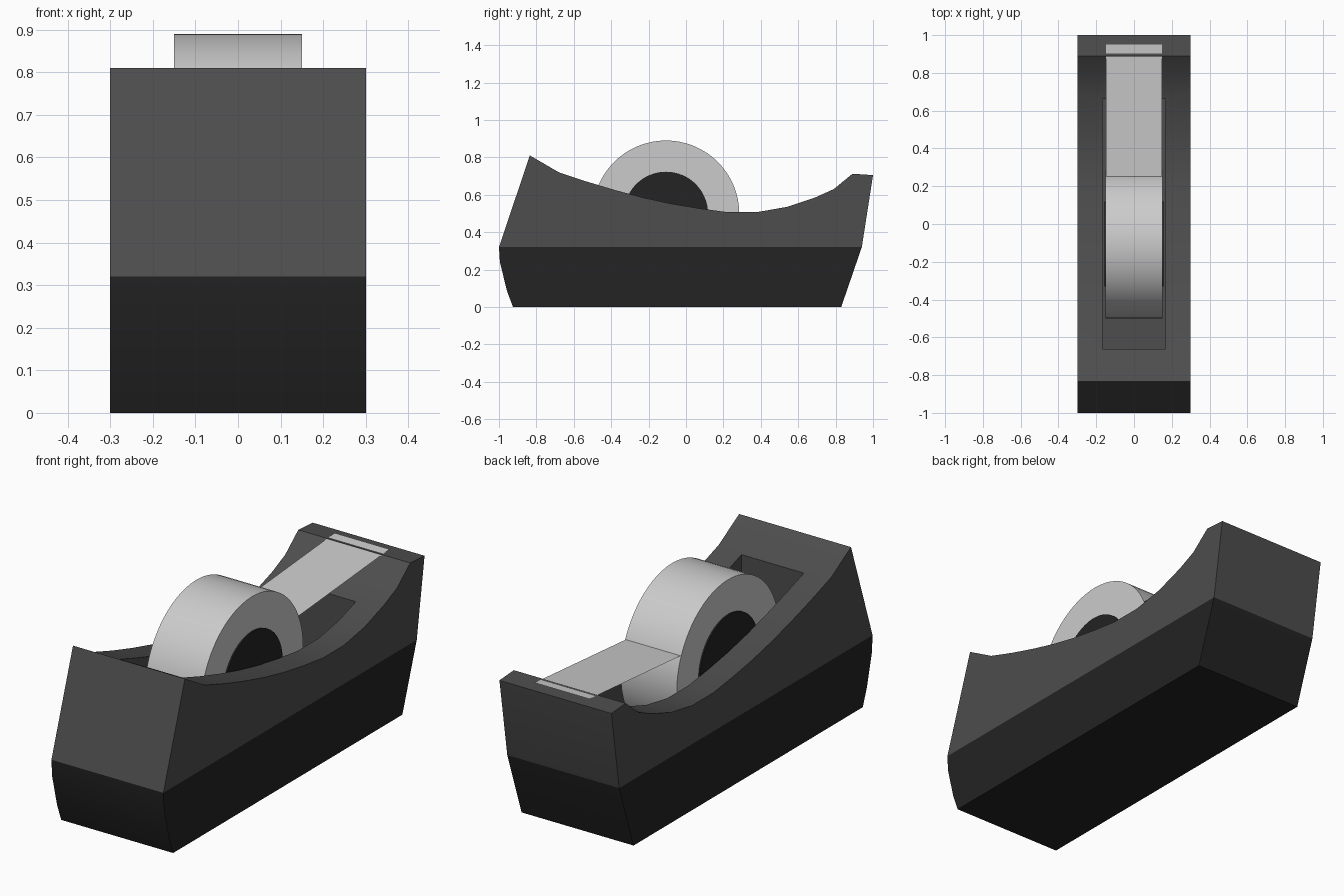
import bpy, bmesh, math

if "Cube" in bpy.data.objects:
    bpy.data.objects.remove(bpy.data.objects["Cube"])

def material(name, v):
    m = bpy.data.materials.new(name)
    m.diffuse_color = (v, v, v, 1)
    m.use_nodes = True
    m.node_tree.nodes["Principled BSDF"].inputs["Base Color"].default_value = m.diffuse_color
    return m

grey = material("dark_grey", 0.075)
black = material("black", 0.017)

def add_object(name, bm, mats=()):
    bmesh.ops.recalc_face_normals(bm, faces=bm.faces)
    me = bpy.data.meshes.new(name)
    bm.to_mesh(me)
    bm.free()
    ob = bpy.data.objects.new(name, me)
    bpy.context.collection.objects.link(ob)
    for m in mats:
        me.materials.append(m)
    return ob

def activate(ob):
    bpy.ops.object.select_all(action='DESELECT')
    ob.select_set(True)
    bpy.context.view_layer.objects.active = ob

def smooth(ob, degrees):
    activate(ob)
    bpy.ops.object.shade_smooth_by_angle(angle=math.radians(degrees))

# Side profile (y, z): upper outline runs back to front, lower outline front to back
upper = [(0.94, 0.32), (1.0, 0.705), (0.89, 0.712), (0.79, 0.63), (0.69, 0.585),
         (0.54, 0.535), (0.38, 0.507), (0.22, 0.507), (0.07, 0.527), (-0.08, 0.552),
         (-0.23, 0.585), (-0.38, 0.625), (-0.53, 0.67), (-0.68, 0.72),
         (-0.835, 0.81), (-1.0, 0.32)]
lower = [(-0.995, 0.24), (-0.957, 0.085), (-0.925, 0.0), (0.83, 0.0)]
outline = upper + lower
n, k = len(outline), len(upper)

# Body: one closed shell, grey above the waist line and black below
bm = bmesh.new()
sides = [[bm.verts.new((x, y, z)) for y, z in outline] for x in (-0.3, 0.3)]
for s in sides:
    bm.faces.new(s[:k])
    bm.faces.new(s[k - 1:] + s[:1]).material_index = 1
for i in range(n):
    j = (i + 1) % n
    f = bm.faces.new((sides[0][i], sides[0][j], sides[1][j], sides[1][i]))
    f.material_index = 0 if i < k - 1 else 1
body = add_object("dispenser_body", bm, (grey, black))

# Pocket for the roll
bm = bmesh.new()
bmesh.ops.create_cube(bm, size=1)
for v in bm.verts:
    v.co = (v.co.x * 0.334, v.co.y * 1.326, 0.1 if v.co.z < 0 else 1.1)
cutter = add_object("pocket_cutter", bm, (grey, black))
cutter.hide_render = True
mod = body.modifiers.new("pocket", 'BOOLEAN')
mod.operation = 'DIFFERENCE'
mod.solver = 'EXACT'
mod.object = cutter
activate(body)
bpy.ops.object.modifier_apply(modifier=mod.name)
bpy.data.objects.remove(cutter)
smooth(body, 16)

# Tape roll: ring with its axis along x
CY, CZ, R_OUT, R_IN, W, SEG = -0.107, 0.498, 0.392, 0.225, 0.15, 64
bm = bmesh.new()
section = [(-W, R_IN), (-W, R_OUT), (W, R_OUT), (W, R_IN)]
rings = []
for i in range(SEG):
    a = 2 * math.pi * i / SEG
    rings.append([bm.verts.new((x, CY + r * math.cos(a), CZ + r * math.sin(a)))
                  for x, r in section])
for i in range(SEG):
    p, q = rings[i], rings[(i + 1) % SEG]
    for j in range(4):
        m = (j + 1) % 4
        bm.faces.new((p[j], p[m], q[m], q[j]))
smooth(add_object("tape_roll", bm), 30)

# Hub filling the roll
bpy.ops.mesh.primitive_cylinder_add(vertices=SEG, radius=R_IN, depth=0.314,
                                    location=(0, CY, CZ), rotation=(0, math.pi / 2, 0))
hub = bpy.context.object
hub.name = "roll_hub"
hub.data.materials.append(black)
smooth(hub, 30)

# Loose tape strip from the roll to the cutting lip
bm = bmesh.new()
pts = [(-0.147, 0.25, 0.657), (0.147, 0.25, 0.657),
       (0.147, 0.95, 0.715), (-0.147, 0.95, 0.715)]
f = bm.faces.new([bm.verts.new(p) for p in pts])
bmesh.ops.solidify(bm, geom=[f], thickness=0.003)
add_object("tape_strip", bm)
